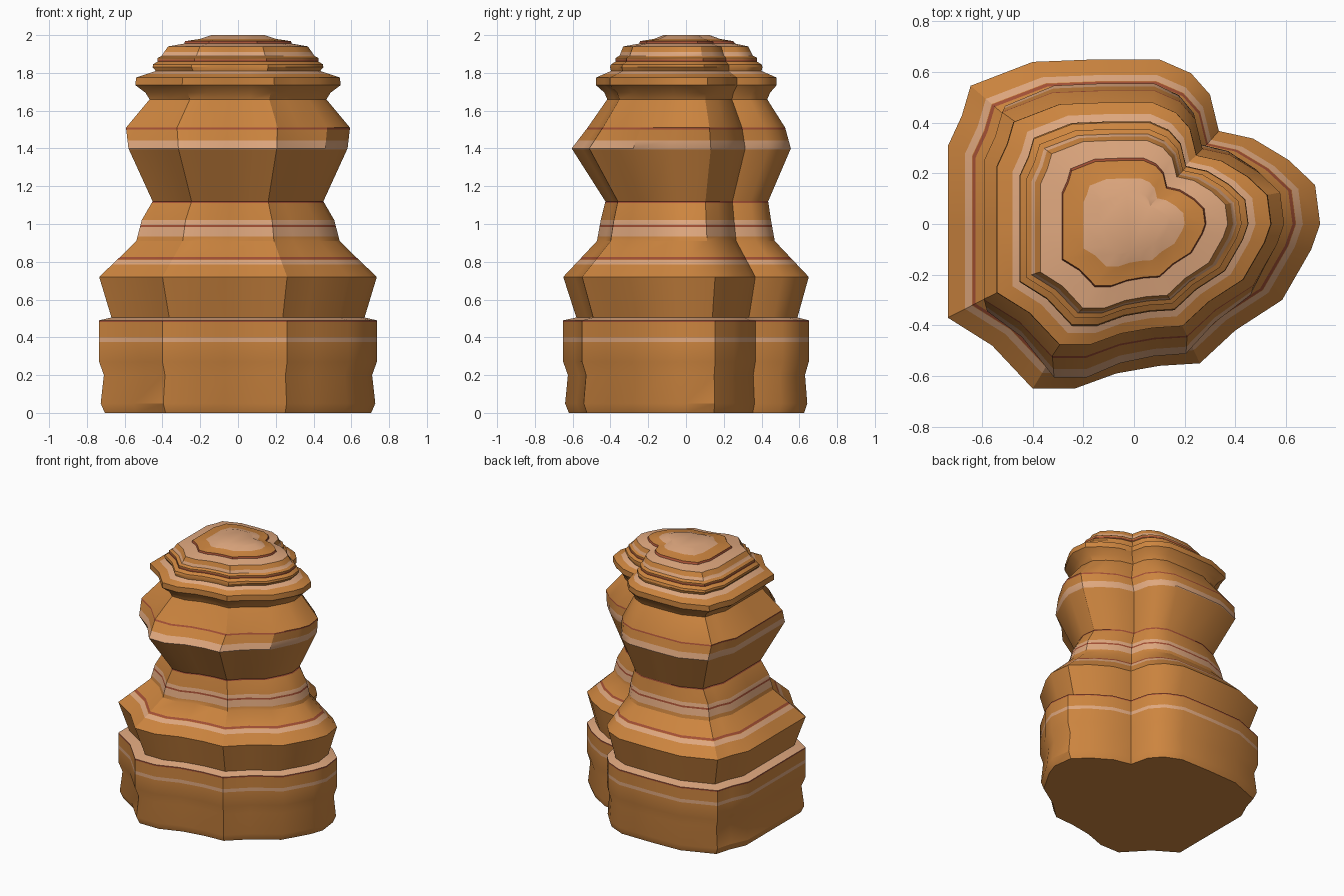
import bpy, bmesh

# Plan outline of the rock, counterclockwise, widest extent
OUTLINE = [(.735, 0), (.715, .155), (.61, .255), (.47, .34), (.335, .37),
           (.30, .515), (.225, .60), (.10, .655), (-.15, .655), (-.40, .645),
           (-.645, .55), (-.68, .43), (-.735, .31), (-.735, -.03), (-.735, -.37),
           (-.56, -.48), (-.40, -.65), (-.235, -.65), (-.07, -.59), (.10, -.56),
           (.26, -.55), (.40, -.42), (.585, -.30), (.70, -.10)]

# Weathered profile: height, half width in x, depth to front, depth to back
PROFILE = [(0, .705, .625, .625), (.05, .727, .645, .642), (.20, .71, .63, .63),
           (.27, .735, .655, .65), (.49, .735, .655, .65), (.505, .67, .585, .59),
           (.72, .735, .655, .65), (.82, .63, .56, .555), (.91, .538, .475, .47),
           (1.02, .51, .455, .45), (1.12, .452, .43, .435), (1.40, .58, .61, .555),
           (1.51, .593, .525, .525), (1.66, .468, .42, .43), (1.695, .49, .435, .445),
           (1.735, .543, .48, .48), (1.775, .54, .48, .48), (1.81, .435, .40, .40),
           (1.83, .452, .405, .405), (1.845, .45, .40, .40), (1.86, .425, .375, .375),
           (1.88, .425, .375, .375), (1.89, .405, .355, .355), (1.94, .37, .335, .33),
           (1.955, .285, .25, .26), (1.968, .28, .245, .25), (1.98, .20, .17, .18),
           (2.0, .14, .12, .125)]

# Strata: bottom, top, material index (1 pale, 2 red)
BANDS = [(.375, .40, 1), (.48, .49, 2), (.49, .505, 1), (.785, .81, 1), (.812, .824, 2),
         (.935, .983, 1), (.983, .995, 2), (.995, 1.02, 1), (1.112, 1.123, 2),
         (1.395, 1.443, 1), (1.50, 1.51, 2), (1.795, 1.81, 1), (1.86, 1.872, 2),
         (1.89, 1.91, 1), (1.94, 1.955, 1), (1.955, 1.968, 2), (1.98, 2.01, 1)]


def material(name, rgb):
    m = bpy.data.materials.new(name)
    m.diffuse_color = (*rgb, 1)
    return m


def size_at(z):
    for a, b in zip(PROFILE, PROFILE[1:]):
        if z <= b[0]:
            t = (z - a[0]) / (b[0] - a[0])
            return [p + (q - p) * t for p, q in zip(a[1:], b[1:])]
    return PROFILE[-1][1:]


def band_at(z):
    return next((m for lo, hi, m in BANDS if lo < z < hi), 0)


# Stack of scaled outlines, with extra rings wherever a stratum begins or ends
heights = sorted({p[0] for p in PROFILE} | {z for b in BANDS for z in b[:2] if z < 2})
bm = bmesh.new()
rings = []
for z in heights:
    hx, front, back = size_at(z)
    rings.append([bm.verts.new((x / .735 * hx, y / .655 * (back if y > 0 else front), z))
                  for x, y in OUTLINE])
n = len(OUTLINE)
for k in range(len(rings) - 1):
    low, high = rings[k], rings[k + 1]
    for i in range(n):
        j = (i + 1) % n
        f = bm.faces.new((low[i], low[j], high[j], high[i]))
        f.material_index = band_at((heights[k] + heights[k + 1]) / 2)

# Flat underside and cap
bm.faces.new(rings[0][::-1])
bm.faces.new(rings[-1]).material_index = 1
bmesh.ops.recalc_face_normals(bm, faces=bm.faces)

mesh = bpy.data.meshes.new("rock_pillar")
bm.to_mesh(mesh)
bm.free()
mesh.materials.append(material("sandstone", (.61, .235, .05)))
mesh.materials.append(material("pale_stratum", (.74, .39, .21)))
mesh.materials.append(material("red_stratum", (.37, .08, .035)))
rock = bpy.data.objects.new("rock_pillar", mesh)
bpy.context.collection.objects.link(rock)
bpy.context.view_layer.objects.active = rock
rock.select_set(True)
bpy.ops.object.shade_smooth_by_angle(angle=0.52)
